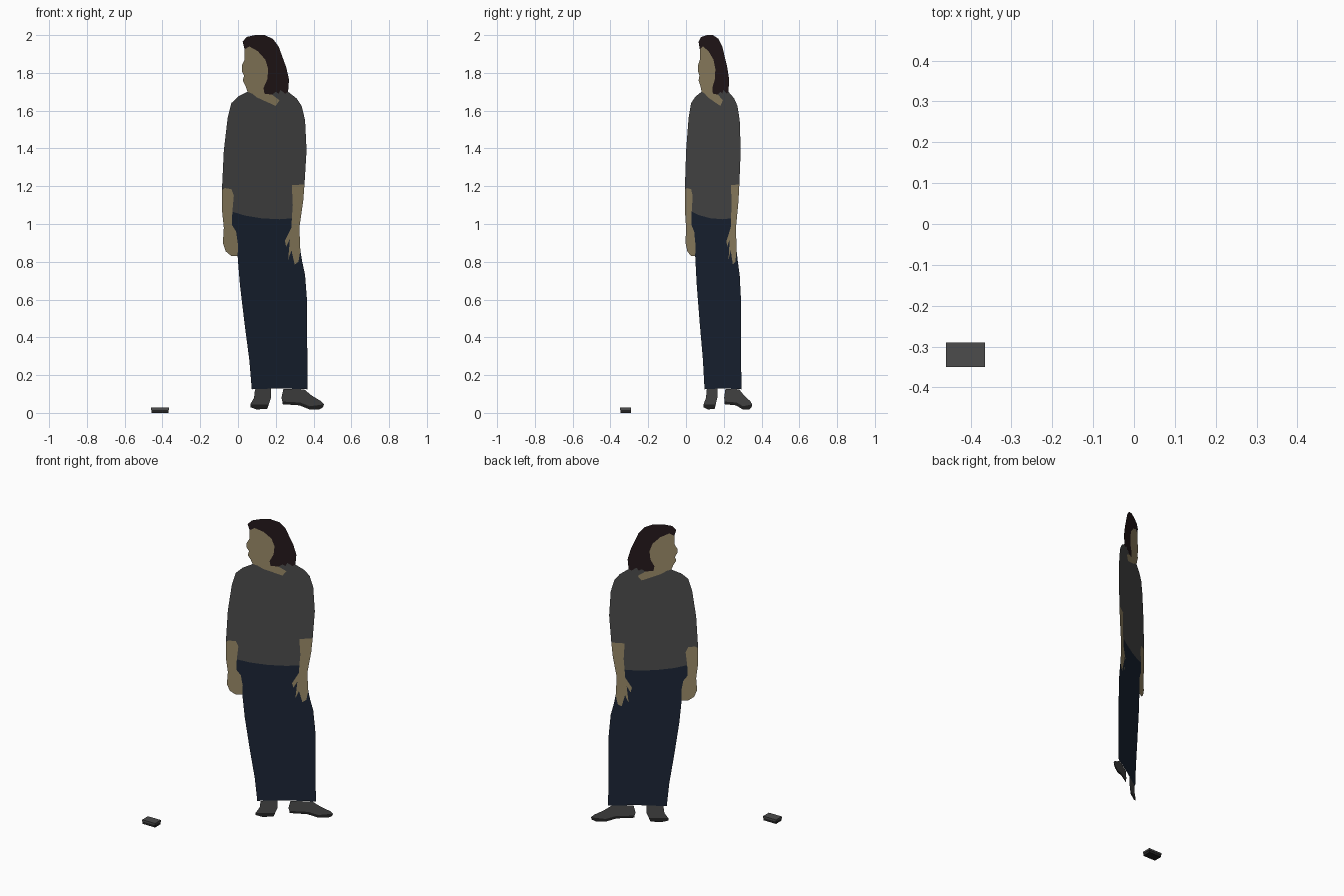
import bpy, bmesh

if "Cube" in bpy.data.objects:
    bpy.data.objects.remove(bpy.data.objects["Cube"])


def material(name, rgb):
    m = bpy.data.materials.new(name)
    m.diffuse_color = (*[(c / 255) ** 2.2 for c in rgb], 1)
    m.use_nodes = True
    m.node_tree.nodes["Principled BSDF"].inputs["Base Color"].default_value = m.diffuse_color
    return m


SKIN = material("skin", (152, 137, 104))
HAIR = material("hair", (42, 31, 33))
SHIRT = material("shirt_grey", (77, 77, 77))
NAVY = material("navy", (33, 42, 57))
DARK = material("dark_sole", (40, 40, 40))


def finish(bm, name, mat):
    me = bpy.data.meshes.new(name)
    bm.to_mesh(me)
    bm.free()
    me.materials.append(mat)
    ob = bpy.data.objects.new(name, me)
    bpy.context.collection.objects.link(ob)
    return ob


def cutout(name, mat, outline):
    """Flat panel on the slanted figure plane; outline is (x, z) in hundredths."""
    bm = bmesh.new()
    f = bm.faces.new([bm.verts.new((x / 100, 0.0066 * x + 0.05, z / 100)) for x, z in outline])
    f.normal_update()
    if f.normal.y > 0:
        f.normal_flip()
    bmesh.ops.triangulate(bm, faces=[f])
    return finish(bm, name, mat)


def block(name, mat, lo, hi):
    bm = bmesh.new()
    bmesh.ops.create_cube(bm, size=1)
    for v in bm.verts:
        v.co = [(a + b) / 2 + c * (b - a) for a, b, c in zip(lo, hi, v.co)]
    return finish(bm, name, mat)


# Borders shared by neighbouring panels
hairline = [(14, 169), (13.5, 172), (15.5, 176.5), (16, 182), (14.5, 187),
            (10.5, 191.5), (6, 194), (3.5, 192.5)]
hair_tips = [(26.5, 170), (25, 169), (22.5, 171), (21.5, 169), (20, 170), (18, 168.5)]
collar = [(18, 168.5), (22, 165.5), (20, 162.5), (10, 167), (7.5, 169)]
left_cuff = [(-8.5, 118), (-7, 119), (-3.5, 118.5), (-2.2, 115), (-3, 106.5)]
left_wrist = [(-3, 106.5), (-3.2, 99.5), (-1, 96), (0, 89), (-0.2, 83)]
hem = [(-3, 106.5), (3.5, 104.5), (12.5, 103), (22, 102.5), (28.5, 103)]
right_cuff = [(28.5, 103), (29, 110), (28.5, 120.5), (35.2, 121)]
fingers = [(28.5, 103), (28.3, 98), (24.8, 91), (25.5, 88), (27.5, 92), (26.5, 81),
           (28.3, 86), (30, 78.5), (32, 80), (33, 86)]

# Head
cutout("hair", HAIR, [(2.5, 196.5), (4.5, 199), (9, 200), (14, 200), (18.5, 198), (21.5, 194),
                      (23.5, 188.5), (25.5, 183), (27, 176.5)] + hair_tips + hairline)
cutout("face", SKIN, hairline + [(3.5, 187), (2, 184), (2, 181), (3.2, 178.5), (2.5, 176),
                                 (4, 173), (5, 170), (7.5, 169)])
cutout("neck", SKIN, [(14, 169)] + collar)

# Clothes
cutout("shirt", SHIRT, [(5, 170), (0, 167.5), (-3.5, 164), (-5.5, 156), (-7.5, 139)]
       + left_cuff + hem[1:] + right_cuff[1:]
       + [(36.3, 139), (35.5, 155), (33.7, 162.5), (31, 166.5)] + hair_tips + collar[1:])
cutout("trousers", NAVY, hem + fingers[1:]
       + [(34, 80), (35.5, 73), (36.5, 60), (36.8, 12.5), (22, 13), (7.3, 12.5),
          (6, 28), (3.5, 47), (1, 68)] + left_wrist[:0:-1])

# Arms
cutout("left_arm", SKIN, left_cuff + left_wrist[1:]
       + [(-3.5, 83), (-6.5, 85.5), (-8, 90), (-7.5, 98), (-8.5, 107.5)])
cutout("right_arm", SKIN, right_cuff[1:] + [(34.5, 112), (32.5, 98)] + fingers[::-1])

# Shoes
cutout("left_shoe", SHIRT, [(9, 12.5), (17.5, 13), (17.5, 8), (16.3, 4.5), (6.5, 4.5), (8.5, 8)])
cutout("left_sole", DARK, [(6.5, 4.5), (16.3, 4.5), (15.5, 2.2), (10, 1.8), (6.5, 3)])
welt = [(45.5, 4.5), (38, 3.5), (33, 5.5), (23.5, 6)]
cutout("right_shoe", SHIRT, [(23, 8), (24, 12.6), (35, 12.5), (39, 9.2), (44, 6.2)] + welt)
cutout("right_sole", DARK, welt[::-1] + [(45, 3), (43, 1.8), (38, 1.8), (32.5, 4), (23.5, 4.6)])

# Small slab on the ground: plate over a dark base
block("slab_top", SHIRT, (-0.46, -0.35, 0.016), (-0.365, -0.29, 0.028))
block("slab_base", DARK, (-0.458, -0.348, 0.0), (-0.367, -0.292, 0.016))
